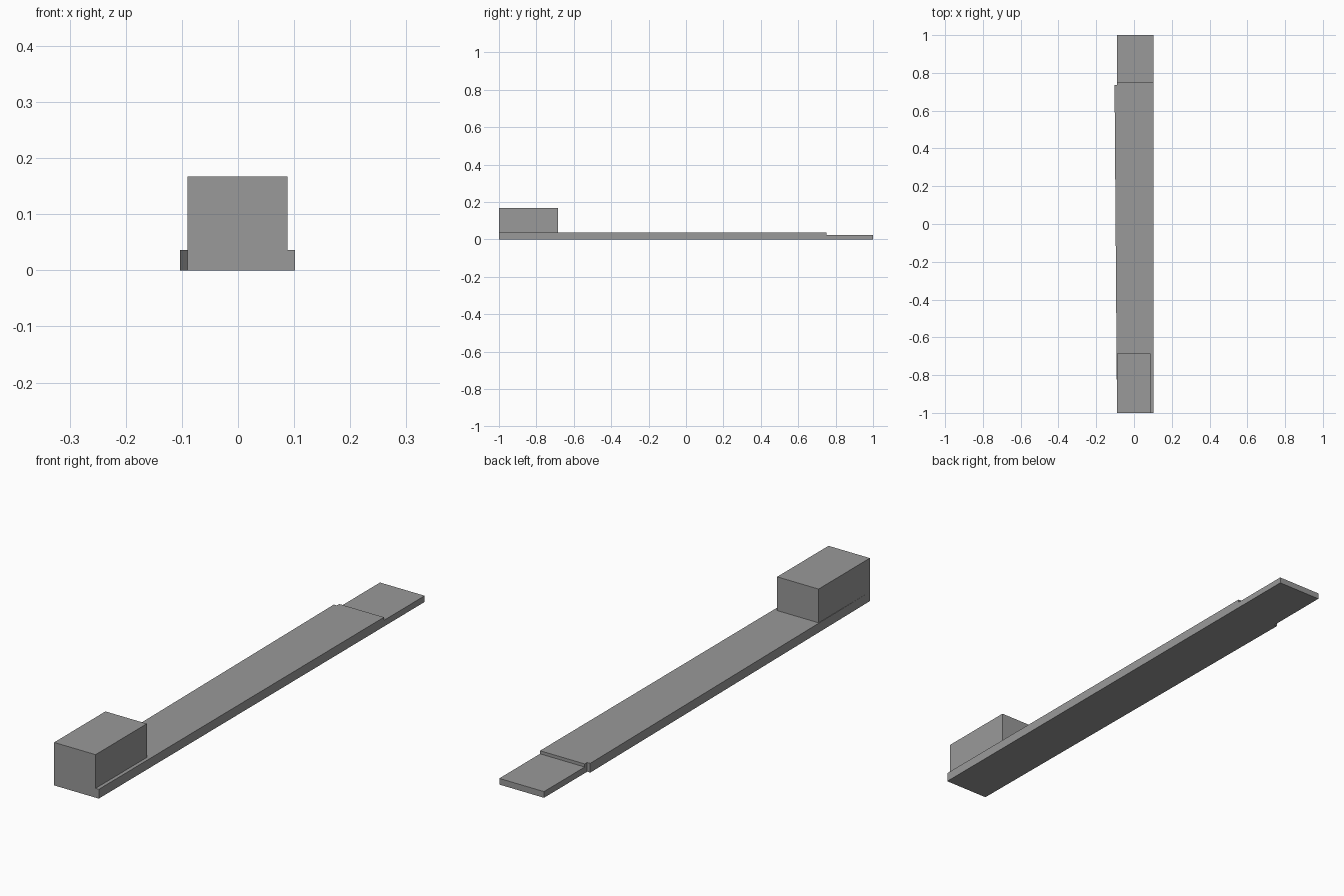
import bpy
import bmesh

cube = bpy.data.objects.get("Cube")
if cube:
    bpy.data.objects.remove(cube, do_unlink=True)

grey = bpy.data.materials.new("mid grey")
grey.use_nodes = True
colour = (0.32, 0.32, 0.32, 1)
grey.diffuse_color = colour
grey.node_tree.nodes["Principled BSDF"].inputs["Base Color"].default_value = colour


def extrude_profile(name, steps):
    """Stack prisms, each an outline raised between two heights, in one mesh."""
    bm = bmesh.new()
    for outline, low, high in steps:
        face = bm.faces.new([bm.verts.new((x, y, low)) for x, y in outline])
        top = bmesh.ops.extrude_face_region(bm, geom=[face])["geom"]
        verts = [v for v in top if isinstance(v, bmesh.types.BMVert)]
        bmesh.ops.translate(bm, verts=verts, vec=(0, 0, high - low))
    bmesh.ops.recalc_face_normals(bm, faces=bm.faces)
    mesh = bpy.data.meshes.new(name)
    bm.to_mesh(mesh)
    bm.free()
    mesh.materials.append(grey)
    obj = bpy.data.objects.new(name, mesh)
    bpy.context.collection.objects.link(obj)
    return obj


def rectangle(x0, x1, y0, y1):
    return [(x0, y0), (x1, y0), (x1, y1), (x0, y1)]


RIGHT, LEFT = -0.09, 0.102
THICK = 0.036

# Long plank whose right edge flares out to a small shoulder near the back
plank = [(RIGHT, -1), (LEFT, -1), (LEFT, 0.75), (RIGHT, 0.75),
         (RIGHT, 0.735), (-0.103, 0.735)]
extrude_profile("long_plank", [(plank, 0, THICK)])

# Thinner tongue continuing the plank at the back
extrude_profile("back_tongue", [(rectangle(RIGHT, LEFT, 0.75, 1), 0, 0.024)])

# Block standing on the front end
extrude_profile("front_block", [(rectangle(RIGHT, 0.088, -1, -0.685), THICK, 0.167)])
